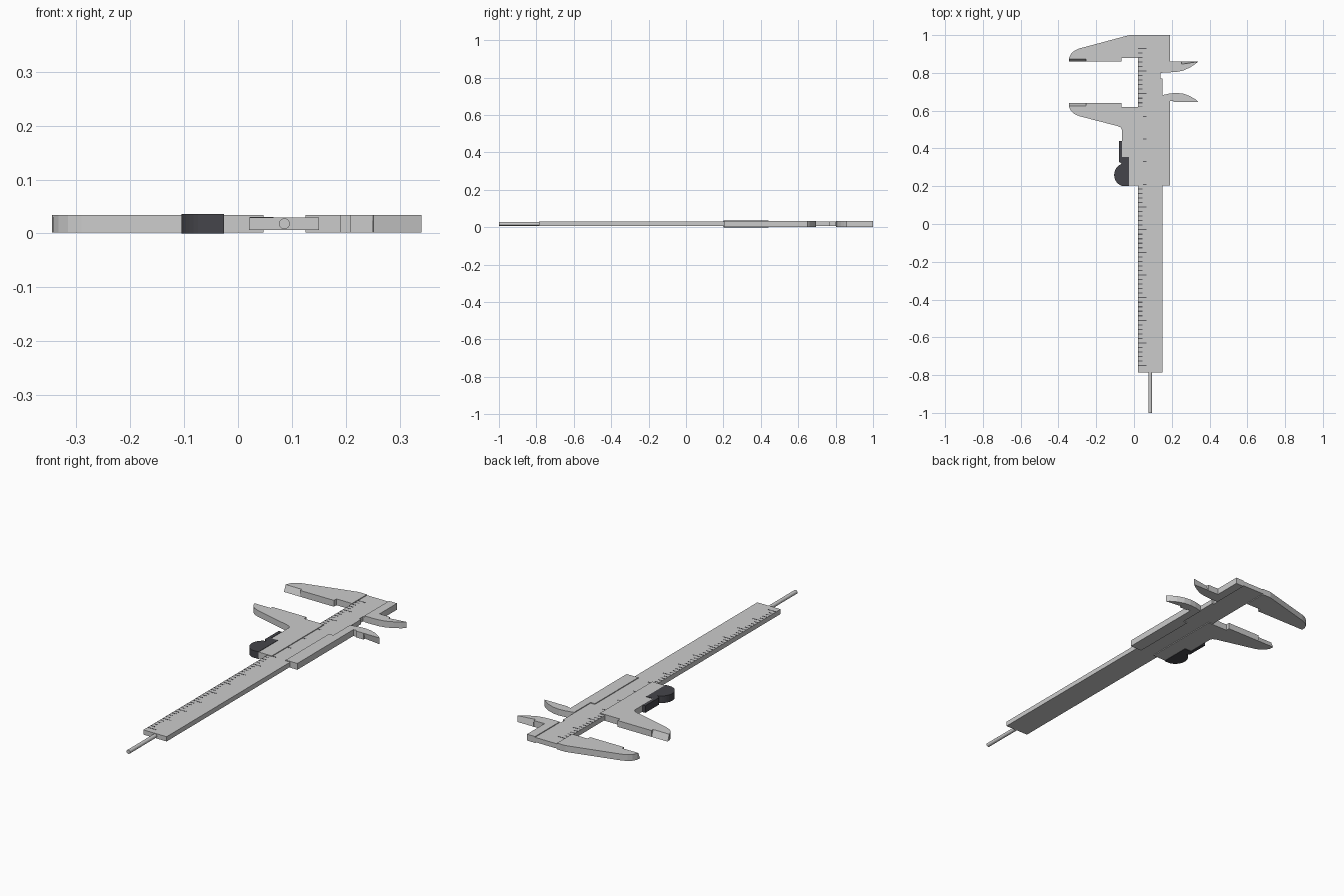
import bpy, bmesh, math

Z0, Z1 = 0.002, 0.034      # jaw thickness
B0, B1 = 0.006, 0.030      # beam thickness


def material(name, rgb):
    m = bpy.data.materials.new(name)
    m.diffuse_color = (*rgb, 1)
    return m


def new_object(name, bm, mat=None):
    bmesh.ops.recalc_face_normals(bm, faces=bm.faces)
    me = bpy.data.meshes.new(name)
    bm.to_mesh(me)
    bm.free()
    ob = bpy.data.objects.new(name, me)
    bpy.context.collection.objects.link(ob)
    if mat:
        me.materials.append(mat)
    return ob


def plate(name, pts, z0, z1, mat=None, top=0, bottom=0, ground=()):
    """Extruded outline; points listed in ground shift in y to grind a knife edge."""
    bm = bmesh.new()
    rings = []
    for z, shift in ((z0, bottom), (z1, top)):
        rings.append([bm.verts.new((x, y + (shift if i in ground else 0), z))
                      for i, (x, y) in enumerate(pts)])
    lo, hi = rings
    bm.faces.new(lo[::-1])
    bm.faces.new(hi)
    for i in range(len(pts)):
        j = (i + 1) % len(pts)
        bm.faces.new((lo[i], lo[j], hi[j], hi[i]))
    return new_object(name, bm, mat)


black = material("black_plastic", (0.06, 0.06, 0.07))
ink = material("dark_marks", (0.12, 0.12, 0.13))

# beam with small relief notch
plate("beam", [(0.02, -0.785), (0.15, -0.785), (0.15, 0.77), (0.14, 0.77),
               (0.14, 0.80), (0.15, 0.80), (0.15, 1.0), (0.02, 1.0)], B0, B1)

# fixed outside jaw, ground on its measuring tip
plate("fixed_outside_jaw",
      [(-0.345, 0.86), (-0.255, 0.86), (-0.254, 0.86), (-0.065, 0.86), (-0.065, 0.88),
       (0.022, 0.88), (0.022, 1.0), (-0.025, 1.0), (-0.29, 0.929), (-0.315, 0.918),
       (-0.333, 0.902), (-0.343, 0.882)],
      Z0, Z1, top=0.014, ground=(0, 1))

# fixed inside jaw
plate("fixed_inside_jaw",
      [(0.145, 1.0), (0.145, 0.803), (0.19, 0.803), (0.225, 0.805), (0.26, 0.812),
       (0.295, 0.828), (0.322, 0.845), (0.34, 0.86), (0.251, 0.86), (0.25, 0.86),
       (0.19, 0.86), (0.19, 1.0)],
      Z0, Z1, top=-0.014, ground=(8,))

# sliding outside jaw with the left half of the slider body
plate("sliding_outside_jaw",
      [(-0.345, 0.64), (-0.343, 0.618), (-0.333, 0.598), (-0.315, 0.582),
       (-0.29, 0.571), (-0.085, 0.518), (-0.07, 0.511), (-0.064, 0.498),
       (-0.064, 0.355), (-0.026, 0.355), (-0.026, 0.203), (0.047, 0.203),
       (0.047, 0.62), (-0.065, 0.62), (-0.065, 0.64), (-0.254, 0.64), (-0.255, 0.64)],
      Z0, Z1, top=-0.014, ground=(0, 16))

# sliding inside jaw with the right half of the slider body
plate("sliding_inside_jaw",
      [(0.125, 0.203), (0.19, 0.203), (0.19, 0.652), (0.208, 0.652), (0.208, 0.646),
       (0.25, 0.646), (0.251, 0.646), (0.34, 0.646), (0.325, 0.660), (0.295, 0.678),
       (0.26, 0.690), (0.225, 0.694), (0.19, 0.691), (0.149, 0.682), (0.149, 0.55),
       (0.125, 0.55)],
      Z0, Z1, bottom=0.012, ground=(6,))

# thumb grip with round lobe and spring arm
lobe = [(-0.05 + 0.055 * math.cos(a), 0.26 + 0.06 * math.sin(a))
        for a in (math.radians(105 + 150 * i / 14) for i in range(15))]
plate("thumb_grip", [(-0.026, 0.355), (-0.064, 0.355), (-0.064, 0.44), (-0.08, 0.44),
                     (-0.08, 0.33)] + lobe + [(-0.064, 0.2), (-0.026, 0.2)],
      0.0, 0.036, black)

# depth rod
bm = bmesh.new()
bmesh.ops.create_cone(bm, cap_ends=True, segments=20, radius1=0.01, radius2=0.01, depth=0.26)
rod = new_object("depth_rod", bm)
rod.rotation_euler = (math.pi / 2, 0, 0)
rod.location = (0.086, -0.87, 0.018)
for p in rod.data.polygons:
    p.use_smooth = len(p.vertices) == 4

# scale marks along the left edge of the beam, every fifth one longer
bm = bmesh.new()
for i in range(71):
    y = -0.75 + i * 0.024
    x1 = 0.066 if i % 5 == 0 else 0.044
    z = B1 + 0.0005
    bmesh.ops.create_cube(bm, size=1)
    for v in bm.verts[-8:]:
        v.co = ((0.022 + x1) / 2 + v.co.x * (x1 - 0.022),
                y + v.co.y * 0.006, B1 + v.co.z * 0.0012)
new_object("scale_marks", bm, ink)
